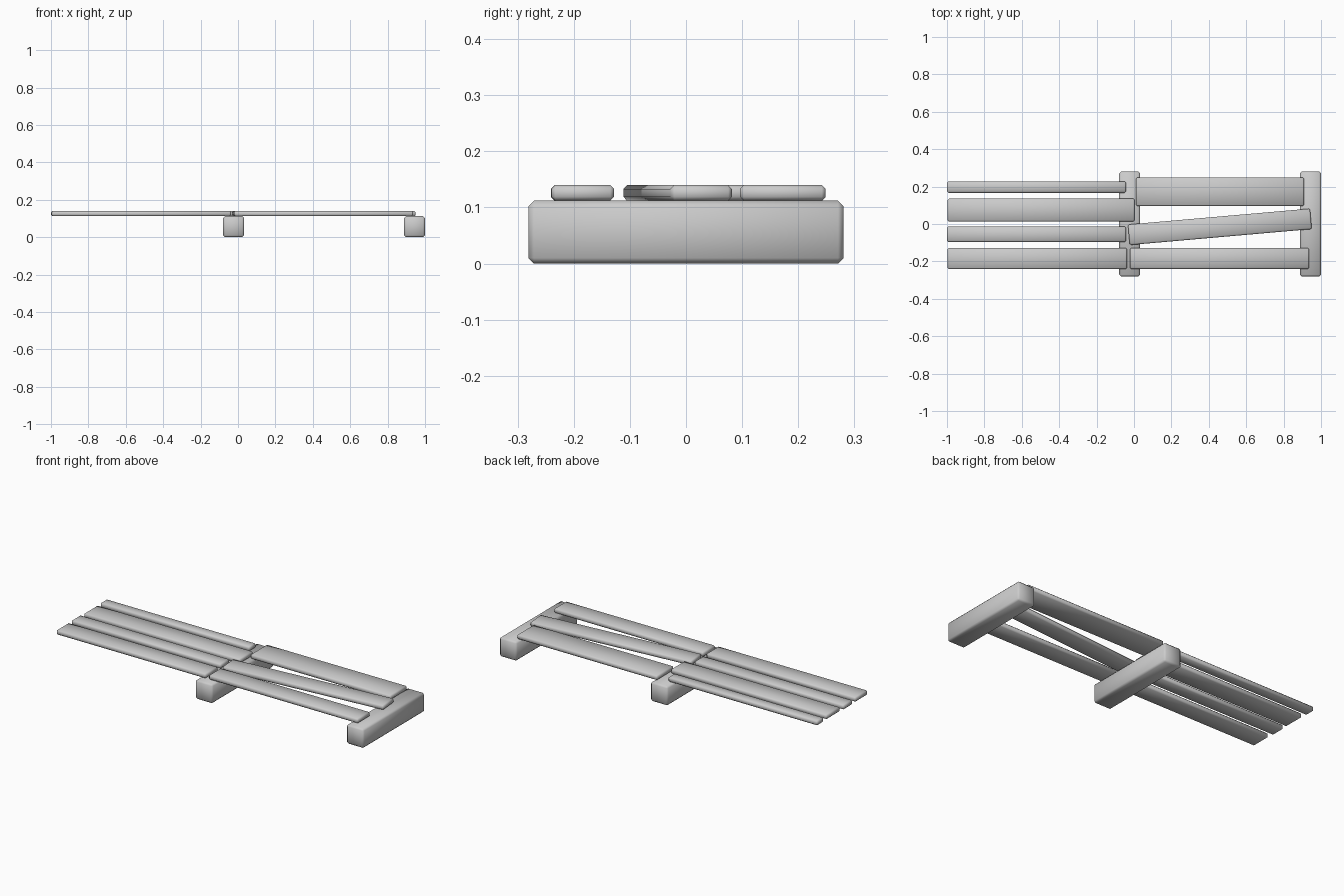
import bpy
from math import radians

if "Cube" in bpy.data.objects:
    bpy.data.objects.remove(bpy.data.objects["Cube"])


def box(name, center, size, bevel, angle=0):
    bpy.ops.mesh.primitive_cube_add(size=1, location=center, rotation=(0, 0, radians(angle)))
    ob = bpy.context.object
    ob.name = name
    ob.scale = size
    bpy.ops.object.transform_apply(location=False, rotation=False, scale=True)
    mod = ob.modifiers.new("Bevel", 'BEVEL')
    mod.width = bevel
    mod.segments = 1
    bpy.ops.object.shade_smooth()
    return ob


BEAM_H, PLANK_T = 0.112, 0.028
plank_z = BEAM_H + PLANK_T / 2

# Support beams under the middle joint and the right end
for name, x in (("middle_beam", -0.023), ("end_beam", 0.944)):
    box(name, (x, 0, BEAM_H / 2), (0.112, 0.562, BEAM_H), 0.01)

# Straight planks: x0, x1, y0, y1
planks = [
    (-1.0, -0.043, 0.167, 0.227),
    (-0.996, 0.003, 0.013, 0.136),
    (-1.0, -0.043, -0.096, -0.014),
    (-0.996, -0.038, -0.241, -0.128),
    (-0.021, 0.936, -0.240, -0.128),
    (0.010, 0.909, 0.096, 0.249),
]
for i, (x0, x1, y0, y1) in enumerate(planks):
    box(f"plank_{i + 1}", ((x0 + x1) / 2, (y0 + y1) / 2, plank_z),
        (x1 - x0, y1 - y0, PLANK_T), 0.007)

# Crooked loose plank
box("crooked_plank", (0.459, -0.015, plank_z), (0.977, 0.11, PLANK_T), 0.007, 5)
